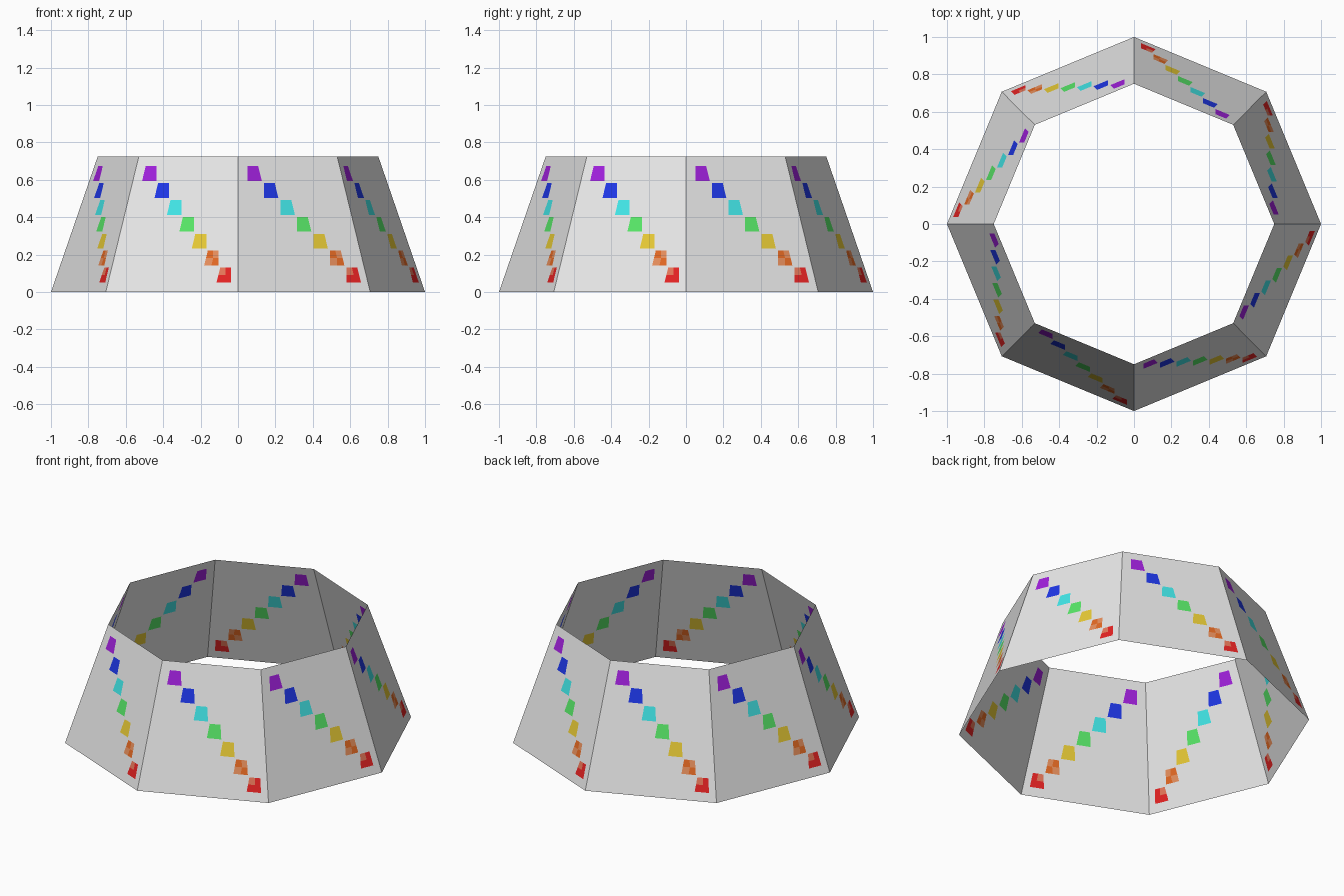
import bpy, bmesh, math
from mathutils import Vector

if "Cube" in bpy.data.objects:
    bpy.data.objects.remove(bpy.data.objects["Cube"])

SIDES, R_BOTTOM, R_TOP, HEIGHT = 8, 1.0, 0.75, 0.725
HALF = 0.055            # half size of a coloured square, as a share of the panel


def linear(c):
    c /= 255
    return c / 12.92 if c <= 0.04045 else ((c + 0.055) / 1.055) ** 2.4


colours = [("panel grey", (231, 231, 231)), ("red", (230, 35, 35)),
           ("orange", (228, 105, 35)), ("yellow", (232, 203, 54)),
           ("green", (88, 231, 104)), ("cyan", (66, 230, 231)),
           ("blue", (30, 55, 231)), ("purple", (160, 32, 220)),
           ("light coral", (233, 120, 90)), ("light orange", (231, 143, 92))]

mesh = bpy.data.meshes.new("octagonal_ring")
ring = bpy.data.objects.new("octagonal_ring", mesh)
bpy.context.collection.objects.link(ring)
for name, rgb in colours:
    mat = bpy.data.materials.new(name)
    mat.diffuse_color = (*[linear(c) for c in rgb], 1)
    mat.use_nodes = True
    mat.node_tree.nodes["Principled BSDF"].inputs["Base Color"].default_value = mat.diffuse_color
    mesh.materials.append(mat)

# cut lines across each panel: both edges and the middle of every square
cuts = [0.0] + [i / 8 + d for i in range(1, 8) for d in (-HALF, 0, HALF)] + [1.0]
N = len(cuts) - 1


def corner(k, r, z):
    a = 2 * math.pi * k / SIDES
    return Vector((r * math.cos(a), r * math.sin(a), z))


def colour_index(i, j):
    """Squares run from bottom right (red) to top left (purple)."""
    if j in (0, N - 1) or j % 3 == 0:
        return 0
    row = j // 3 + 1                    # 1 = lowest square
    if i % 3 == 0 or i // 3 + 1 != 8 - row:
        return 0
    left, top = i % 3 == 1, j % 3 == 2
    if row == 1 and left and top:
        return 8
    if row == 2 and left != top:
        return 9
    return row


# sloping panels, each folded flat from two triangles along its diagonal
bm = bmesh.new()
for k in range(SIDES):
    bl, br = corner(k, R_BOTTOM, 0), corner(k + 1, R_BOTTOM, 0)
    tl, tr = corner(k, R_TOP, HEIGHT), corner(k + 1, R_TOP, HEIGHT)

    def point(u, v):
        if u + v <= 1:
            return bl + u * (br - bl) + v * (tl - bl)
        return tr + (1 - u) * (tl - tr) + (1 - v) * (br - tr)

    grid = [[bm.verts.new(point(u, v)) for u in cuts] for v in cuts]
    for j in range(N):
        for i in range(N):
            f = bm.faces.new((grid[j][i], grid[j][i + 1],
                              grid[j + 1][i + 1], grid[j + 1][i]))
            f.material_index = colour_index(i, j)
bmesh.ops.remove_doubles(bm, verts=bm.verts, dist=1e-5)

# merge the plain and coloured cells into few flat faces
bmesh.ops.dissolve_limit(bm, angle_limit=math.radians(1), verts=bm.verts,
                         edges=bm.edges, delimit={'MATERIAL'})
bmesh.ops.triangulate(bm, faces=[f for f in bm.faces if len(f.verts) > 4])
bm.to_mesh(mesh)
bm.free()
